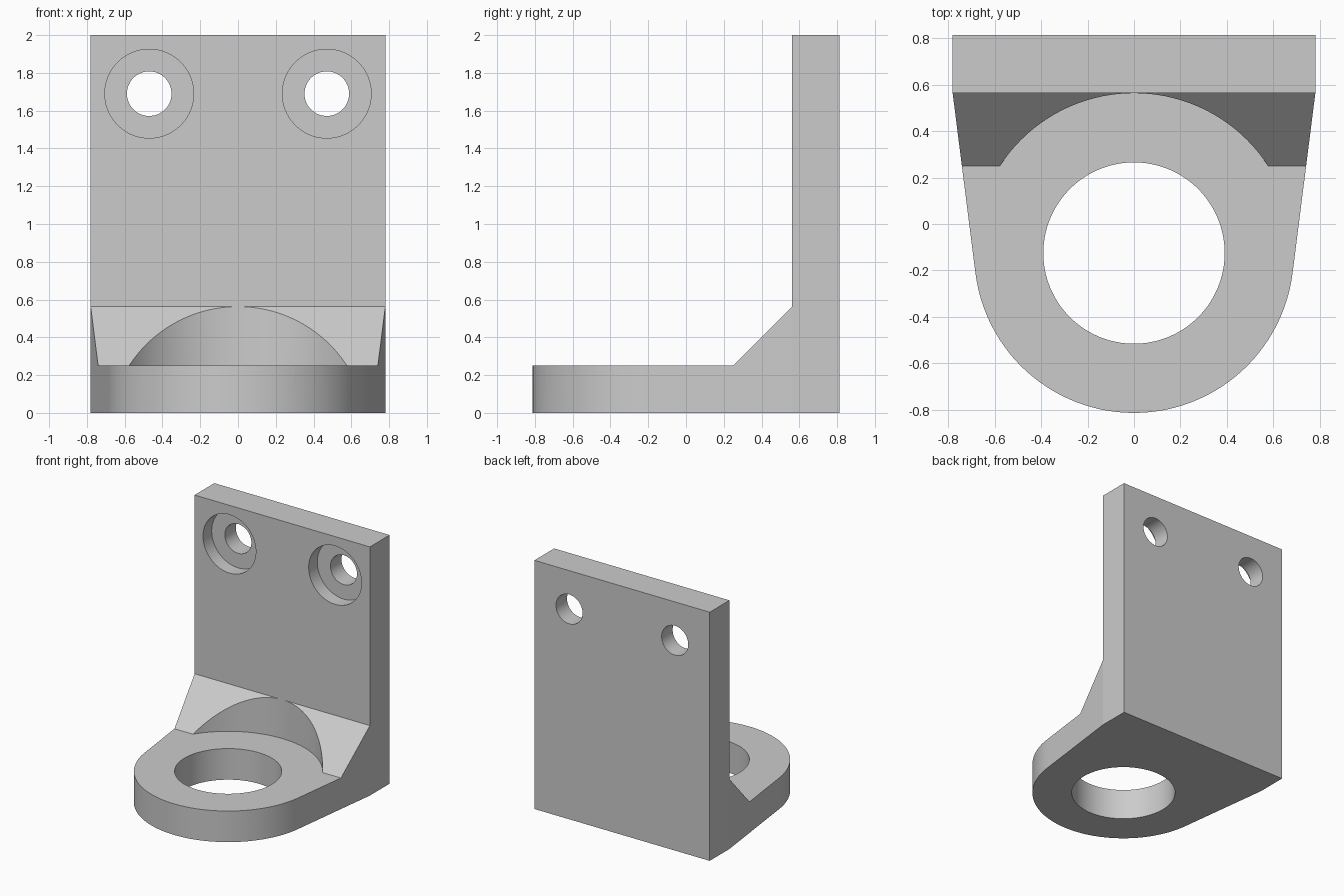
import bpy, bmesh, math
from mathutils import Matrix, Vector

if "Cube" in bpy.data.objects:
    bpy.data.objects.remove(bpy.data.objects["Cube"], do_unlink=True)

HALF_W, BACK, PLATE_FRONT = 0.78, 0.8125, 0.5625
THICK, HEIGHT = 0.25, 2.0
RADIUS, RING_Y = 0.6875, -0.125
SEGMENTS = 128

grey = bpy.data.materials.new("plain grey")
grey.use_nodes = True
grey.diffuse_color = (0.6, 0.6, 0.6, 1)
grey.node_tree.nodes["Principled BSDF"].inputs["Base Color"].default_value = (0.6, 0.6, 0.6, 1)


def finish(bm, name):
    bmesh.ops.recalc_face_normals(bm, faces=bm.faces)
    mesh = bpy.data.meshes.new(name)
    bm.to_mesh(mesh)
    bm.free()
    mesh.materials.append(grey)
    obj = bpy.data.objects.new(name, mesh)
    bpy.context.collection.objects.link(obj)
    return obj


def prism(name, points, offset):
    """Extrude a closed outline along an offset vector."""
    bm = bmesh.new()
    face = bm.faces.new([bm.verts.new(p) for p in points])
    side = bmesh.ops.extrude_face_region(bm, geom=[face])["geom"]
    bmesh.ops.translate(bm, vec=offset, verts=[v for v in side if isinstance(v, bmesh.types.BMVert)])
    return finish(bm, name)


def cylinder(name, radius, depth, centre, along_y=False):
    bm = bmesh.new()
    turn = Matrix.Rotation(math.pi / 2, 4, "X") if along_y else Matrix()
    bmesh.ops.create_cone(bm, cap_ends=True, segments=SEGMENTS, radius1=radius, radius2=radius,
                          depth=depth, matrix=Matrix.Translation(centre) @ turn)
    return finish(bm, name)


def combine(target, tool, operation):
    """Apply a boolean and discard the tool."""
    mod = target.modifiers.new(operation, "BOOLEAN")
    mod.operation, mod.solver, mod.object = operation, "EXACT", tool
    bpy.context.view_layer.objects.active = target
    bpy.ops.object.modifier_apply(modifier=mod.name)
    bpy.data.objects.remove(tool, do_unlink=True)


# Plan outline: straight back, sides tapering tangentially into a round nose
corner = Vector((HALF_W, PLATE_FRONT - RING_Y))
tangent = math.atan2(corner.y, corner.x) - math.acos(RADIUS / corner.length)
steps = 64
sweep = -math.pi - 2 * tangent
plan = [(-HALF_W, PLATE_FRONT, 0), (-HALF_W, BACK, 0), (HALF_W, BACK, 0), (HALF_W, PLATE_FRONT, 0)]
for i in range(steps + 1):
    a = tangent + sweep * i / steps
    plan.append((RADIUS * math.cos(a), RING_Y + RADIUS * math.sin(a), 0))
bracket = prism("mounting_bracket", plan, (0, 0, HEIGHT))

# Side profile: flat foot, sloping gusset, upright plate
profile = [(-1, 0), (1, 0), (1, HEIGHT), (PLATE_FRONT, HEIGHT), (PLATE_FRONT, PLATE_FRONT),
           (THICK, THICK), (-1, THICK)]
combine(bracket, prism("side_profile", [(-1, y, z) for y, z in profile], (2, 0, 0)), "INTERSECT")

# Round clearance through the gusset, and the large hole in the foot
clear_h = PLATE_FRONT - THICK
combine(bracket, cylinder("clearance", RADIUS + 0.0003, clear_h, (0, RING_Y, THICK + clear_h / 2)), "DIFFERENCE")
combine(bracket, cylinder("foot_hole", 0.39, 1, (0, RING_Y, 0)), "DIFFERENCE")

# Counterbored screw holes in the plate
for x in (-0.47, 0.47):
    combine(bracket, cylinder("counterbore", 0.235, 0.22, (x, PLATE_FRONT, 1.69), True), "DIFFERENCE")
    combine(bracket, cylinder("screw_hole", 0.118, 1, (x, BACK, 1.69), True), "DIFFERENCE")

# Smooth curved walls, flat large faces
bpy.ops.object.select_all(action="DESELECT")
bracket.select_set(True)
bpy.context.view_layer.objects.active = bracket
bpy.ops.object.shade_smooth_by_angle(angle=math.radians(30))
for poly in bracket.data.polygons:
    if poly.area > 0.05:
        poly.use_smooth = False
